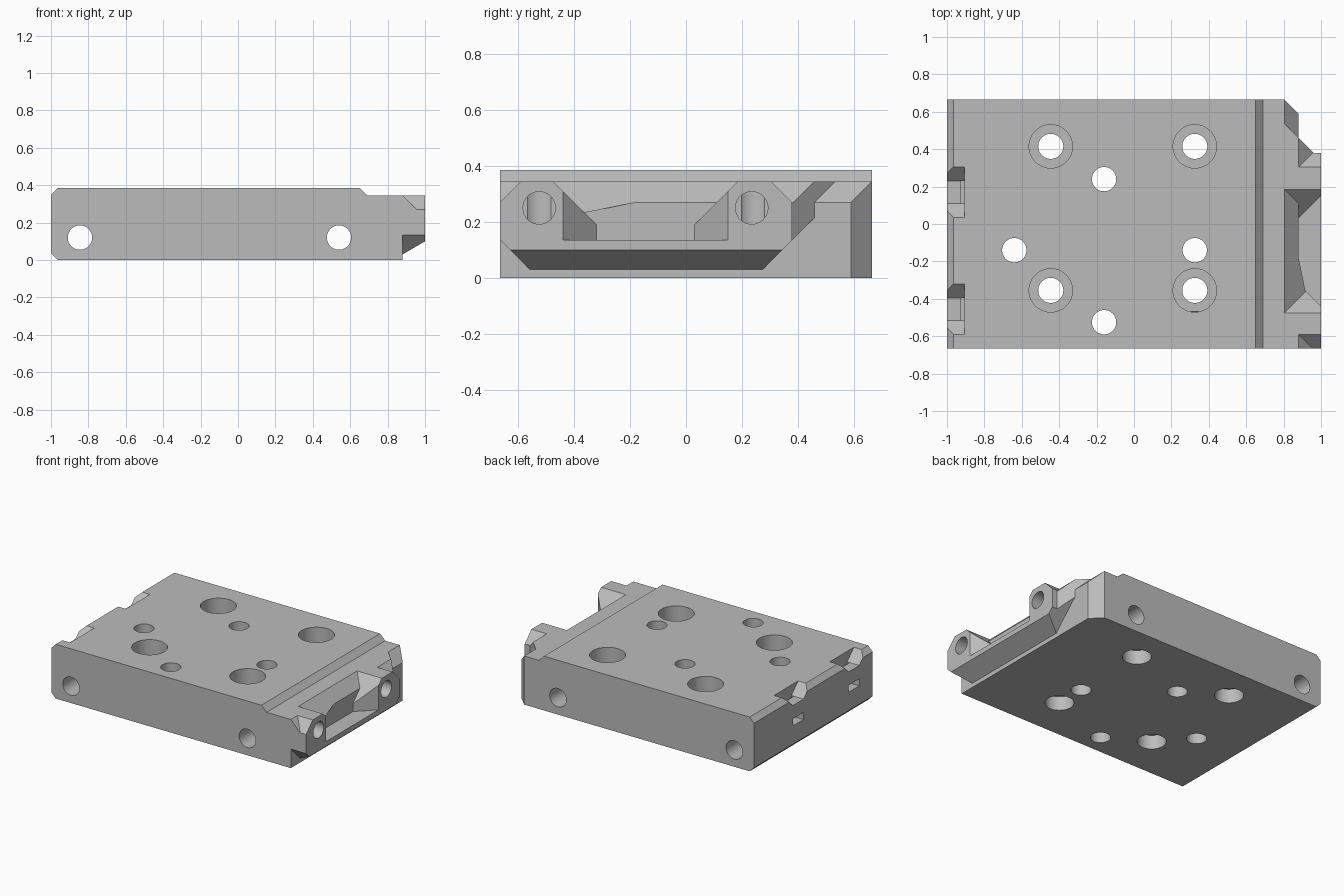
import bpy, bmesh
from math import radians
from mathutils import Matrix, Vector

if "Cube" in bpy.data.objects:
    bpy.data.objects.remove(bpy.data.objects["Cube"], do_unlink=True)

grey = bpy.data.materials.new("machined grey")
grey.use_nodes = True
GREY = (0.5, 0.5, 0.5, 1)
grey.diffuse_color = GREY
grey.node_tree.nodes["Principled BSDF"].inputs["Base Color"].default_value = GREY

HALF_Y, TOP, STEP = 0.665, 0.385, 0.345


def add_object(name, bm):
    bmesh.ops.recalc_face_normals(bm, faces=bm.faces)
    mesh = bpy.data.meshes.new(name)
    bm.to_mesh(mesh)
    bm.free()
    ob = bpy.data.objects.new(name, mesh)
    bpy.context.collection.objects.link(ob)
    return ob


def cut(cutter):
    """Subtract a cutter from the block and remove it."""
    cutter.hide_render = True
    bpy.context.view_layer.objects.active = block
    mod = block.modifiers.new("cut", "BOOLEAN")
    mod.operation, mod.solver, mod.object = "DIFFERENCE", "EXACT", cutter
    bpy.ops.object.modifier_apply(modifier=mod.name)
    bpy.data.objects.remove(cutter, do_unlink=True)


def wedge(lo, hi, *planes):
    """Cut the box lo..hi, keeping only where normal . point > offset."""
    bm = bmesh.new()
    bmesh.ops.create_cube(bm, size=1)
    lo, hi = Vector(lo), Vector(hi)
    for v in bm.verts:
        v.co = [(a + b) / 2 + c * (b - a) for a, b, c in zip(lo, hi, v.co)]
    for normal, offset in planes:
        n = Vector(normal)
        bmesh.ops.bisect_plane(bm, geom=bm.verts[:] + bm.edges[:] + bm.faces[:],
                               plane_co=n * offset / n.length_squared,
                               plane_no=n, clear_inner=True)
        bmesh.ops.holes_fill(bm, edges=[e for e in bm.edges if e.is_boundary])
    cut(add_object("wedge_cutter", bm))


def drill(points, radius, depth, axis):
    """Drill equal holes centred on the points along one axis."""
    bm = bmesh.new()
    turn = {"x": Matrix.Rotation(radians(90), 4, "Y"),
            "y": Matrix.Rotation(radians(90), 4, "X"),
            "z": Matrix()}[axis]
    for p in points:
        bmesh.ops.create_cone(bm, cap_ends=True, segments=48, radius1=radius,
                              radius2=radius, depth=depth,
                              matrix=Matrix.Translation(p) @ turn)
    cut(add_object("drill_cutter", bm))


# Block: side profile with chamfered end and stepped top, drawn along y
profile = [(-0.965, 0), (1, 0), (1, STEP), (0.69, STEP), (0.65, TOP),
           (-0.965, TOP), (-1, TOP - 0.035), (-1, 0.035)]
bm = bmesh.new()
face = bm.faces.new([bm.verts.new((x, -HALF_Y, z)) for x, z in profile])
side = bmesh.ops.extrude_face_region(bm, geom=[face])["geom"]
bmesh.ops.translate(bm, vec=(0, 2 * HALF_Y, 0),
                    verts=[v for v in side if isinstance(v, bmesh.types.BMVert)])
block = add_object("mounting_block", bm)
block.data.materials.append(grey)

# Recess beside the end lug, with its chamfered top edge and corner
END = 0.88
wedge((END, 0.38, -0.1), (1.1, 0.8, 0.5), ((1, 1, 0), 1.34))
wedge((0.7, 0.38, 0.1), (1.1, 0.8, 0.5), ((1, 1, 0), 1.34), ((1, 0, 1), 1.15))
wedge((0.7, 0.5, -0.1), (1.1, 0.8, 0.5), ((1, 1, 0), 1.47))

# Underside of the lug: sloped lip and two chamfered corners
wedge((END, -0.8, -0.1), (1.1, 0.8, 0.3), ((0.583, 0, -1), 0.483))
wedge((END, 0, -0.1), (1.1, 0.8, 0.5), ((0, 1, -1), 0.245))
wedge((END, -0.8, -0.1), (1.1, 0, 0.5), ((0, -1, -1), 0.53))

# Outer top corners of the lug
wedge((0.8, 0, 0.1), (1.1, 0.8, 0.5), ((1, 0, 1), 1.225), ((0, 1, 1), 0.65))
wedge((0.8, -0.8, 0.1), (1.1, 0, 0.5), ((1, 0, 1), 1.225), ((0, -1, 1), 0.935))

# Central pocket between the lug's two bosses
FLOOR = 0.135
flare = [((0, 1, 1), -0.13), ((0, -1, 1), 0.16)]
wedge((END, -0.8, FLOOR), (1.1, 0.8, 0.5), ((1, 1, 0), 0.56), ((1, -1, 0), 0.85))
wedge((END, -0.8, FLOOR), (1.1, 0.8, 0.5), *flare)
wedge((0.7, -0.8, FLOOR), (1.1, 0.8, 0.5), ((1, 0, 1), 1.15), *flare)

# Flared notches on the other end, each with a slot looping out to a window
for y in (0.17, -0.455):
    wedge((-1.1, y - 0.3, 0.31), (-0.905, y + 0.3, 0.5),
          ((0, 1, 1), y + 0.25), ((0, -1, 1), 0.25 - y))
    wedge((-0.925, y - 0.06, 0.165), (-0.905, y + 0.06, 0.35))
    wedge((-1.1, y - 0.06, 0.165), (-0.905, y + 0.06, 0.215))

# Cross holes through the sides and long holes into the bosses
drill([(-0.845, 0, 0.12), (0.54, 0, 0.12)], 0.065, 2, "y")
drill([(0.44, -0.525, 0.25), (0.44, 0.235, 0.25)], 0.058, 1.3, "x")

# Plain vertical holes and bolt holes counterbored from both faces
drill([(-0.16, 0.24, 0.2), (-0.64, -0.14, 0.2),
       (0.325, -0.14, 0.2), (-0.16, -0.525, 0.2)], 0.065, 1, "z")
bolts = [(x, y) for x in (-0.445, 0.325) for y in (0.415, -0.355)]
drill([(x, y, 0.2) for x, y in bolts], 0.067, 1, "z")
drill([(x, y, 0.385) for x, y in bolts], 0.116, 0.3, "z")
drill([(x, y, 0) for x, y in bolts], 0.093, 0.2, "z")

bpy.ops.object.select_all(action="DESELECT")
block.select_set(True)
bpy.context.view_layer.objects.active = block
bpy.ops.object.shade_smooth_by_angle(angle=radians(30))
